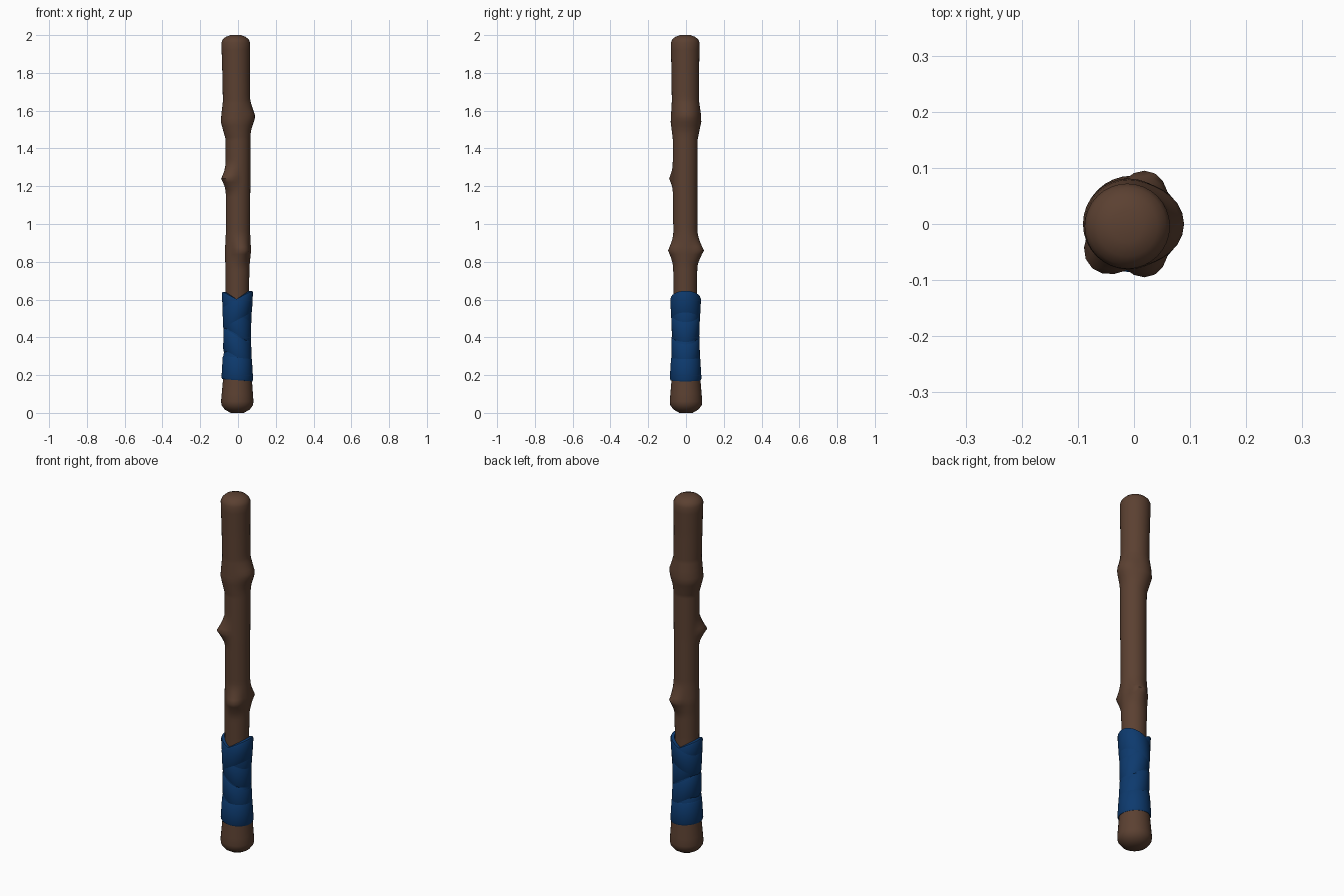
import bpy, bmesh, math

if "Cube" in bpy.data.objects:
    bpy.data.objects.remove(bpy.data.objects["Cube"])


def material(name, rgb):
    m = bpy.data.materials.new(name)
    m.diffuse_color = (*rgb, 1)
    m.use_nodes = True
    m.node_tree.nodes["Principled BSDF"].inputs["Base Color"].default_value = m.diffuse_color
    return m


WOOD = material("dark brown wood", (0.105, 0.052, 0.031))
CLOTH = material("blue cloth", (0.004, 0.042, 0.155))


def make_object(name, bm, mat, angle):
    bmesh.ops.recalc_face_normals(bm, faces=bm.faces)
    me = bpy.data.meshes.new(name)
    bm.to_mesh(me)
    bm.free()
    me.materials.append(mat)
    ob = bpy.data.objects.new(name, me)
    bpy.context.collection.objects.link(ob)
    bpy.ops.object.select_all(action='DESELECT')
    ob.select_set(True)
    bpy.context.view_layer.objects.active = ob
    bpy.ops.object.shade_smooth_by_angle(angle=math.radians(angle))
    return ob


def bridge(bm, a, b):
    n = len(a)
    for i in range(n):
        bm.faces.new((a[i], a[(i + 1) % n], b[(i + 1) % n], b[i]))


# Staff profile: height, radius, centre x, centre y
PROFILE = [
    (0.0, 0.035, -0.004, 0), (0.018, 0.066, -0.004, 0), (0.04, 0.083, -0.004, 0),
    (0.06, 0.086, -0.004, 0), (0.17, 0.077, -0.003, 0), (0.30, 0.063, -0.004, 0),
    (0.65, 0.062, -0.004, -0.004), (0.78, 0.064, -0.003, -0.004), (0.86, 0.069, 0, 0),
    (0.96, 0.064, 0, -0.003), (1.2, 0.065, 0, -0.005), (1.45, 0.066, 0, -0.004),
    (1.50, 0.074, -0.006, -0.002), (1.54, 0.081, -0.010, 0), (1.58, 0.079, -0.009, 0),
    (1.65, 0.072, -0.008, -0.003), (1.8, 0.073, -0.010, -0.004), (1.96, 0.076, -0.012, -0.004),
    (1.976, 0.069, -0.012, -0.004), (1.99, 0.054, -0.012, -0.004), (2.0, 0.028, -0.012, -0.004)]

# Knots: height, angle in degrees, bump size, angular width, reach up, reach down
KNOTS = [(1.57, 0, 0.022, 48, 0.10, 0.09), (1.24, 222, 0.040, 42, 0.09, 0.08),
         (0.86, 72, 0.029, 36, 0.09, 0.09), (0.86, -72, 0.029, 36, 0.09, 0.09)]


def profile_at(z):
    for a, b in zip(PROFILE, PROFILE[1:]):
        if z <= b[0]:
            t = (z - a[0]) / (b[0] - a[0])
            return [p + (q - p) * t for p, q in zip(a[1:], b[1:])]
    return PROFILE[-1][1:]


def knot_bump(z, ang):
    total = 0
    for kz, deg, size, width, up, down in KNOTS:
        t = abs(z - kz) / (up if z > kz else down)
        d = abs((ang - math.radians(deg) + math.pi) % math.tau - math.pi) / math.radians(width)
        if t < 1 and d < 1.5:
            total += size * (1 - t) ** 1.4 * math.cos(d / 1.5 * math.pi / 2) ** 2
    return total


# Wooden staff with knots
SIDES = 32
heights = sorted({p[0] for p in PROFILE} | {round(0.1 + 0.02 * i, 3) for i in range(92)})
bm = bmesh.new()
rings = []
for z in heights:
    r, cx, cy = profile_at(z)
    ring = []
    for i in range(SIDES):
        a = math.tau * i / SIDES
        rr = r + knot_bump(z, a)
        ring.append(bm.verts.new((cx + rr * math.cos(a), cy + rr * math.sin(a), z)))
    rings.append(ring)
for a, b in zip(rings, rings[1:]):
    bridge(bm, a, b)
bm.faces.new(rings[0])
bm.faces.new(rings[-1])
make_object("wooden_staff", bm, WOOD, 50)


# Cloth strip wound round the grip as crossing tilted bands
def cloth_band(name, z0, half, slope, extra):
    section = [(-0.02, -half), (-0.004, -half), (0, -half + 0.008),
               (0.0005, 0), (0, half - 0.008), (-0.004, half), (-0.02, half)]
    bm = bmesh.new()
    loops = []
    for off, dz in section:
        loop = []
        for i in range(40):
            a = math.tau * i / 40
            z = z0 + dz + slope * 0.075 * math.cos(a)
            flare = 0.009 * min(1, abs((z - 0.40) / 0.22)) ** 2
            r = 0.072 + flare + off + extra
            loop.append(bm.verts.new((-0.004 + r * math.cos(a), -0.002 + r * math.sin(a), z)))
        loops.append(loop)
    for a, b in zip(loops, loops[1:] + loops[:1]):
        bridge(bm, a, b)
    make_object(name, bm, CLOTH, 40)


BANDS = [(0.235, 0.062, -0.08, 0.003), (0.30, 0.06, 0.55, 0.0), (0.35, 0.06, -0.55, 0.0015),
         (0.42, 0.06, 0.55, -0.001), (0.47, 0.06, -0.55, 0.001),
         (0.545, 0.06, 0.55, 0.002), (0.54, 0.06, -0.55, 0.0005)]
for n, band in enumerate(BANDS):
    cloth_band(f"cloth_band_{n + 1}", *band)
